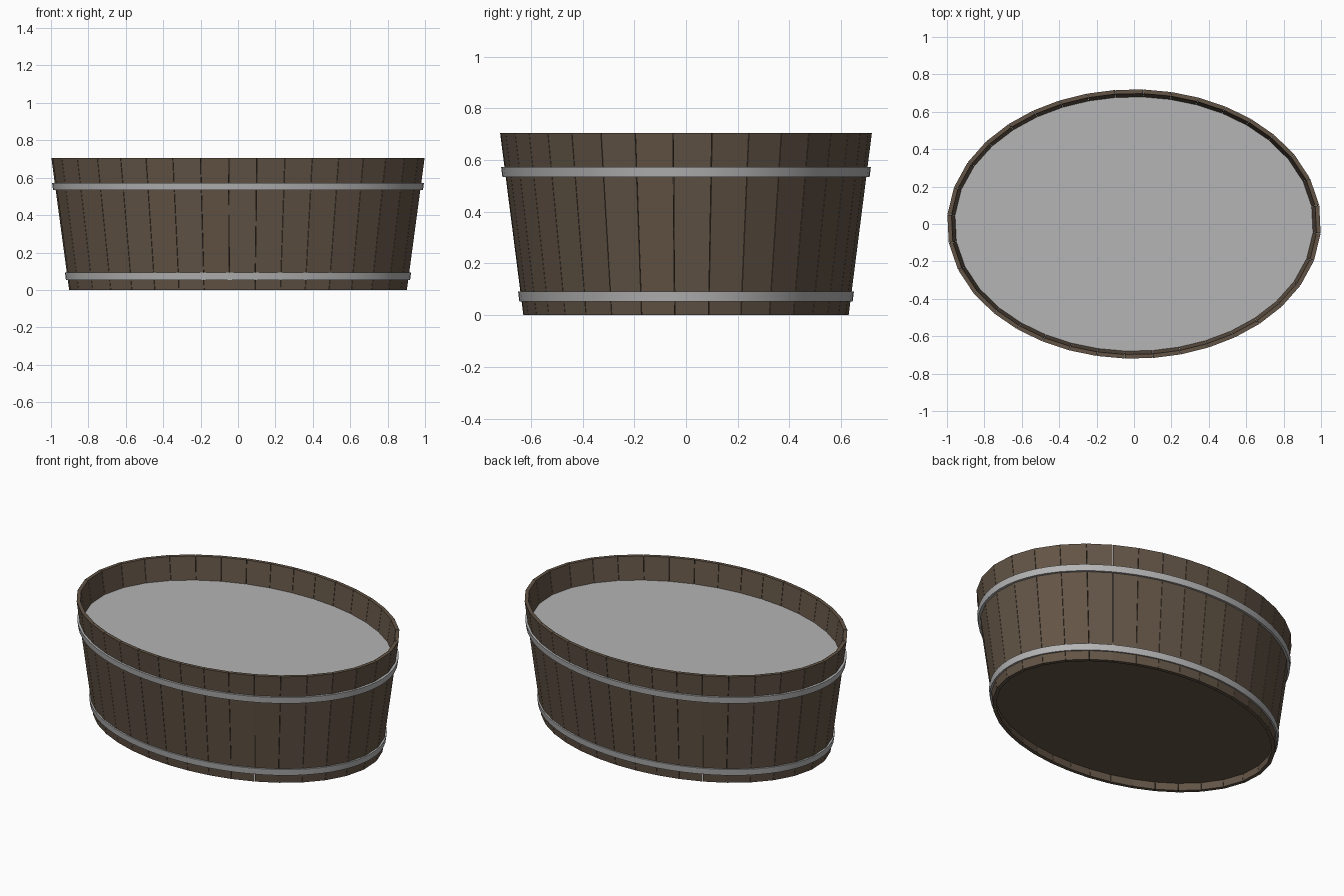
import bpy, bmesh, math

if "Cube" in bpy.data.objects:
    bpy.data.objects.remove(bpy.data.objects["Cube"])

H = 0.705            # tub height
N = 36               # number of staves
THICK = 0.022        # stave thickness


def material(name, rgb):
    m = bpy.data.materials.new(name)
    m.diffuse_color = (*rgb, 1)
    m.use_nodes = True
    m.node_tree.nodes["Principled BSDF"].inputs["Base Color"].default_value = m.diffuse_color
    return m


wood = material("brown wood", (0.125, 0.09, 0.062))
metal = material("grey metal", (0.46, 0.46, 0.46))
fill = material("grey water", (0.46, 0.46, 0.46))


def radii(z):
    f = z / H
    return 0.905 + 0.095 * f, 0.63 + 0.09 * f


def point(t, z, offset=0.0):
    """Point on the tapered oval wall, moved outward by offset."""
    a, b = radii(z)
    return ((a + offset) * math.cos(t), (b + offset) * math.sin(t), z)


def make_object(name, bm, mat):
    bmesh.ops.recalc_face_normals(bm, faces=bm.faces)
    mesh = bpy.data.meshes.new(name)
    bm.to_mesh(mesh)
    bm.free()
    mesh.materials.append(mat)
    ob = bpy.data.objects.new(name, mesh)
    bpy.context.collection.objects.link(ob)
    return ob


# Angles at equal arc length around the rim
STEPS = 7200
arc = [0.0]
for i in range(STEPS):
    p = point(2 * math.pi * i / STEPS, H)
    q = point(2 * math.pi * (i + 1) / STEPS, H)
    arc.append(arc[-1] + math.dist(p, q))


def angle_at(s):
    s %= arc[-1]
    lo, hi = 0, STEPS
    while hi - lo > 1:
        mid = (lo + hi) // 2
        lo, hi = (mid, hi) if arc[mid] <= s else (lo, mid)
    return 2 * math.pi * (lo + (s - arc[lo]) / (arc[hi] - arc[lo])) / STEPS


# Flat staves with hairline gaps
bm = bmesh.new()
step, gap, shift = arc[-1] / N, 0.0012, -0.05
for i in range(N):
    t0 = angle_at(shift + i * step + gap)
    t1 = angle_at(shift + (i + 1) * step - gap)
    rings = []
    for z in (0, H):
        rings.append([bm.verts.new(point(t, z, o)) for t, o in
                      ((t0, 0), (t1, 0), (t1, -THICK), (t0, -THICK))])
    low, top = rings
    bm.faces.new(low[::-1])
    bm.faces.new(top)
    for k in range(4):
        n = (k + 1) % 4
        bm.faces.new((low[k], low[n], top[n], top[k]))
make_object("staves", bm, wood)


# Metal hoops around the wall
def hoop(name, z0, z1, out):
    bm = bmesh.new()
    segs = 72
    loops = [[bm.verts.new(point(2 * math.pi * i / segs, z, o))
              for z, o in ((z0, -0.008), (z0, out), (z1, out), (z1, -0.008))]
             for i in range(segs)]
    for i in range(segs):
        a, b = loops[i], loops[(i + 1) % segs]
        for k in range(4):
            n = (k + 1) % 4
            bm.faces.new((a[k], b[k], b[n], a[n]))
    ob = make_object(name, bm, metal)
    bpy.context.view_layer.objects.active = ob
    ob.select_set(True)
    bpy.ops.object.shade_smooth_by_angle(angle=math.radians(30))
    ob.select_set(False)


hoop("upper_hoop", 0.534, 0.573, 0.012)
hoop("lower_hoop", 0.053, 0.092, 0.008)


# Oval discs: recessed floor board and water surface
def disc(name, z, mat, up):
    bm = bmesh.new()
    verts = [bm.verts.new(point(2 * math.pi * i / 72, z, -THICK + 0.006)) for i in range(72)]
    bm.faces.new(verts)
    ob = make_object(name, bm, mat)
    if (ob.data.polygons[0].normal.z > 0) != up:
        ob.data.flip_normals()


disc("floor_board", 0.05, wood, False)
disc("water_surface", 0.563, fill, True)
